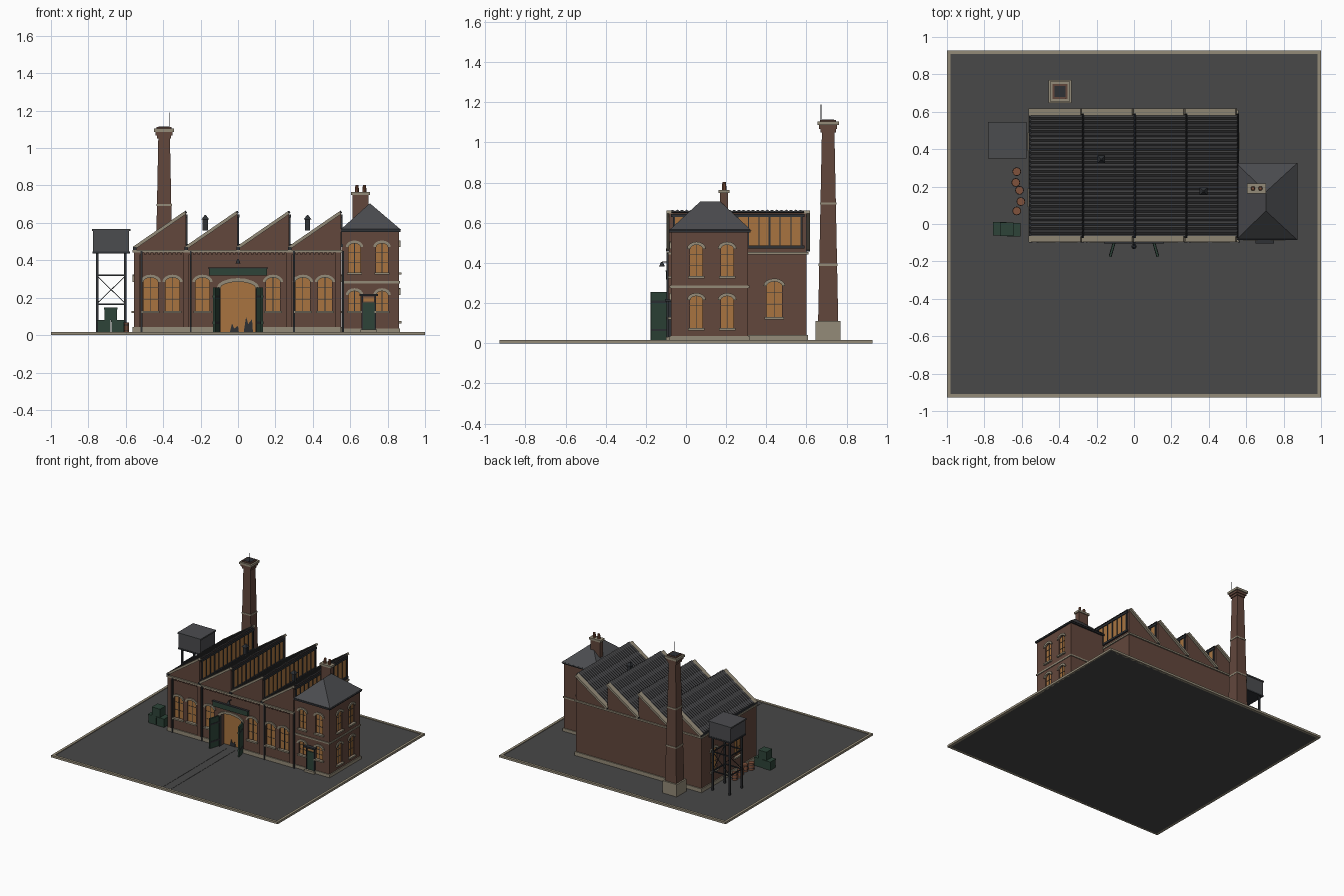
import bpy, bmesh, math
from mathutils import Matrix, Vector

cube = bpy.data.objects.get("Cube")
if cube:
    bpy.data.objects.remove(cube, do_unlink=True)


def material(name, r, g, b):
    lin = [(c / 255 / 12.92 if c < 11 else ((c / 255 + .055) / 1.055) ** 2.4) for c in (r, g, b)] + [1]
    m = bpy.data.materials.new(name)
    m.use_nodes = True
    m.diffuse_color = lin
    m.node_tree.nodes["Principled BSDF"].inputs["Base Color"].default_value = lin
    return m


GROUND = material("yard_tarmac", 72, 72, 72)
BRICK = material("brick", 98, 71, 60)
STONE = material("stone", 148, 139, 120)
AMBER = material("lit_glass", 168, 116, 64)
GREEN = material("green_paint", 45, 68, 56)
SLATE = material("slate", 75, 76, 79)
SHEET = material("corrugated_sheet", 62, 62, 64)
IRON = material("iron", 46, 49, 53)
CLAY = material("terracotta", 128, 82, 60)


# ---- helpers ----
def finish(bm, name, mat):
    bmesh.ops.recalc_face_normals(bm, faces=bm.faces)
    me = bpy.data.meshes.new(name)
    bm.to_mesh(me)
    bm.free()
    me.materials.append(mat)
    ob = bpy.data.objects.new(name, me)
    bpy.context.collection.objects.link(ob)
    return ob


def frame(origin, u, v):
    u, v = Vector(u).normalized(), Vector(v).normalized()
    return Matrix.Translation(origin) @ Matrix((u, v, u.cross(v))).transposed().to_4x4()


def add_prism(bm, pts, d0, d1, M):
    lo = [bm.verts.new(M @ Vector((u, v, d0))) for u, v in pts]
    hi = [bm.verts.new(M @ Vector((u, v, d1))) for u, v in pts]
    bm.faces.new(lo[::-1])
    bm.faces.new(hi)
    for i in range(len(pts)):
        j = (i + 1) % len(pts)
        bm.faces.new((lo[i], lo[j], hi[j], hi[i]))


def prism(name, mat, pts, d0, d1, M):
    bm = bmesh.new()
    add_prism(bm, pts, d0, d1, M)
    return finish(bm, name, mat)


def rect(u0, u1, v0, v1):
    return [(u0, v0), (u1, v0), (u1, v1), (u0, v1)]


def box(name, mat, x0, x1, y0, y1, z0, z1):
    return prism(name, mat, rect(x0, x1, y0, y1), z0, z1, Matrix())


def cone(name, mat, x, y, z0, z1, r0, r1, segs=4):
    # four-sided cones take half widths and stand square to the axes
    k, a = (math.sqrt(2), math.pi / 4) if segs == 4 else (1, 0)
    bm = bmesh.new()
    M = Matrix.Translation((x, y, (z0 + z1) / 2)) @ Matrix.Rotation(a, 4, 'Z')
    bmesh.ops.create_cone(bm, cap_ends=True, segments=segs, radius1=r0 * k, radius2=r1 * k,
                          depth=z1 - z0, matrix=M)
    return finish(bm, name, mat)


def bar(name, mat, a, b, w):
    a, b = Vector(a), Vector(b)
    d = b - a
    u = d.cross((0, 0, 1)) if abs(d.normalized().z) < .99 else Vector((1, 0, 0))
    v = d.cross(u)
    return prism(name, mat, rect(-w / 2, w / 2, -w / 2, w / 2), 0, d.length, frame(a, u, v))


def arc(u, w, spring, rise, n=8):
    return [(u + w / 2 * math.cos(t), spring + rise * math.sin(t))
            for t in [math.pi * i / n for i in range(n + 1)]]


def opening(part, cutter, M, u, w, z0, spring, rise, depth=.012, band=.016, sill=True):
    top = arc(u, w, spring, rise)
    shape = [(u - w / 2, z0), (u + w / 2, z0)] + top
    add_prism(cutter, shape, -depth, .02, M)
    prism(part + "_glass", AMBER, shape, -depth - .002, -depth + .003, M)
    outer = arc(u, w + 2 * band, spring, rise + band)
    prism(part + "_arch", STONE, top + outer[::-1], -.002, .008, M)
    if sill:
        prism(part + "_sill", STONE, rect(u - w / 2 - .01, u + w / 2 + .01, z0 - .012, z0), -.01, .014, M)
        prism(part + "_mullion", IRON, rect(u - .0015, u + .0015, z0, spring + rise), -depth, -depth + .006, M)
        for f in (.35, .7):
            z = z0 + f * (spring + rise - z0)
            prism(part + "_glazing_bar", IRON, rect(u - w / 2, u + w / 2, z - .001, z + .001),
                  -depth, -depth + .005, M)


def cut(target, cutter):
    c = finish(cutter, target.name + "_cutter", BRICK)
    c.hide_render = True
    c.hide_viewport = True
    mod = target.modifiers.new("openings", 'BOOLEAN')
    mod.operation, mod.object, mod.solver = 'DIFFERENCE', c, 'EXACT'


# ---- yard ----
G = .012
box("yard", GROUND, -.99, .99, -.92, .92, 0, G)
for s in (-1, 1):
    box("kerb_side", STONE, min(s, s * .98), max(s, s * .98), -.928, .928, 0, .017)
    box("kerb_end", STONE, -.98, .98, min(s * .928, s * .908), max(s * .928, s * .908), 0, .017)
    box("track_rail", GROUND, s * .035 - .004, s * .035 + .004, -.9, -.09, G, G + .002)

# ---- main hall with saw-tooth roof ----
X0, X1, Y0, Y1, LOW, PEAK = -.555, .55, -.085, .6, .46, .65
step = (X1 - X0) / 4
front = frame((0, Y0, 0), (1, 0, 0), (0, 0, 1))
hall_right = frame((X1, 0, 0), (0, 1, 0), (0, 0, 1))
hall_left = frame((X0, 0, 0), (0, -1, 0), (0, 0, 1))
outline = [(X0, G), (X1, G)]
for i in range(4, 0, -1):
    outline += [(X0 + step * i, PEAK), (X0 + step * (i - 1), LOW)]
hall = prism("hall_walls", BRICK, outline, -(Y1 - Y0), 0, front)
cutter = bmesh.new()
for u in (-.467, -.35, -.19, .187, .347, .465):
    opening("hall_window", cutter, front, u, .077, .13, .285, .022)
opening("hall_window", cutter, hall_right, .44, .077, .13, .285, .022)
for u in (-.44, -.14):
    opening("hall_window", cutter, hall_left, u, .077, .13, .285, .022)
opening("hall_doorway", cutter, front, 0, .19, G, .25, .035, .05, .02, False)
cut(hall, cutter)
box("hall_plinth_front_left", STONE, X0 - .008, -.1, Y0 - .008, Y0 + .01, G, .042)
box("hall_plinth_front_right", STONE, .1, X1, Y0 - .008, Y0 + .01, G, .042)
box("hall_plinth_back", STONE, X0 - .008, X1 + .008, Y1 - .01, Y1 + .008, G, .042)
box("hall_plinth_left", STONE, X0 - .008, X0 + .01, Y0, Y1, G, .042)
box("hall_plinth_right", STONE, X1 - .01, X1 + .008, .3, Y1, G, .042)
box("hall_cornice", STONE, X0 - .01, X1 + .008, Y0 - .012, Y1 + .01, .442, .455)
for i in range(46):
    x = X0 + .012 + i * .0238
    box("hall_dentil", BRICK, x - .006, x + .006, Y0 - .009, Y0, .43, .442)
for i in range(5):
    x = min(max(X0 + step * i, X0 + .014), X1 - .014)
    box("hall_pilaster", BRICK, x - .016, x + .016, Y0 - .01, Y0 + .01, .042, .442)
    if i != 2:
        bar("downpipe", IRON, (x + .026, Y0 - .008, G), (x + .026, Y0 - .008, .45), .01)
# the door bay keeps a clear opening
bpy.data.objects.remove(bpy.data.objects["hall_pilaster.002"], do_unlink=True)

# ---- corrugated slopes, copings and north lights ----
slope = Vector((step, 0, PEAK - LOW))
ribs = 28
wave = [(Y0 + .012 + (Y1 - Y0 - .024) * i / (ribs * 4), .009 + .004 * math.sin(i * math.pi / 2))
        for i in range(ribs * 4 + 1)]
for i in range(4):
    x, xp = X0 + step * i, X0 + step * (i + 1)
    M = frame((x, 0, LOW), (0, 1, 0), slope.cross((0, 1, 0)) * -1)
    if M.to_3x3().col[1].z < 0:
        M = frame((x, 0, LOW), (0, 1, 0), slope.cross((0, 1, 0)))
    sgn = 1 if M.to_3x3().col[2].x > 0 else -1
    L = slope.length
    prism("roof_sheet", SHEET, [(wave[0][0], 0)] + wave + [(wave[-1][0], 0)], sgn * .006, sgn * (L + .008), M)
    for a, b in ((Y0 - .012, Y0 + .02), (Y1 - .02, Y1 + .018)):
        prism("gable_coping", STONE, rect(a, b, -.003, .014), 0, sgn * L, M)
    box("valley_gutter", IRON, x - .006, x + .012, Y0 - .014, Y1 + .014, LOW - .004, LOW + .012)
    light = frame((xp, 0, 0), (0, 1, 0), (0, 0, 1))
    a, b = Y0 + .025, Y1 - .025
    prism("north_light_glass", AMBER, rect(a, b, .485, .63), 0, .003, light)
    prism("north_light_head", IRON, rect(a - .015, b + .015, .628, .645), 0, .01, light)
    prism("north_light_cill", IRON, rect(a - .015, b + .015, .472, .487), 0, .012, light)
    for k in range(13):
        y = a + (b - a) * k / 12
        w = .005 if k % 3 == 0 else .0025
        prism("north_light_mullion", IRON, rect(y - w, y + w, .485, .63), 0, .008, light)
for x, y in ((-.175, .345), (.372, .175)):
    cone("roof_vent_body", IRON, x, y, .56, .62, .014, .014)
    cone("roof_vent_cap", IRON, x, y, .618, .642, .021, .003)

# ---- doors, sign board, lamp and machines in the doorway ----
for s in (-1, 1):
    a, b = Vector((s * .103, Y0 - .004, 0)), Vector((s * .128, Y0 - .09, 0))
    M = frame(a, b - a, (0, 0, 1))
    prism("door_leaf", GREEN, rect(0, .09, .016, .255), -.006, .006, M)
    for z in (.06, .2):
        prism("door_rail", IRON, rect(.002, .088, z, z + .012), -.008, .008, M)
    prism("door_jamb", IRON, rect(s * .102 - .008, s * .102 + .008, G, .25), -.01, .012, front)
prism("sign_board", GREEN, rect(-.155, .155, .318, .357), 0, .014, front)
prism("sign_trim", IRON, rect(-.16, .16, .357, .362), 0, .018, front)
bar("lamp_arm", IRON, (0, Y0, .405), (0, -.12, .405), .006)
cone("lamp_shade", IRON, 0, -.12, .383, .405, .014, .005, 10)
for x, h in ((-.02, .05), (.055, .085)):
    prism("machine_shape", IRON, [(x - .025, G), (x + .025, G), (x + .02, h), (x, h * .7), (x - .012, h + .012)],
          -.048, -.043, front)

# ---- office block ----
A0, A1, B0, B1 = .553, .86, -.075, .31
office = box("office_walls", BRICK, A0, A1, B0, B1, G, .56)
cutter = bmesh.new()
o_front = frame((0, B0, 0), (1, 0, 0), (0, 0, 1))
o_right = frame((A1, 0, 0), (0, 1, 0), (0, 0, 1))
for M, us, low in ((o_front, (.623, .77), .13), (o_right, (.052, .205), .075)):
    for u in us:
        opening("office_window", cutter, M, u, .062, low, .215, .02)
        opening("office_window", cutter, M, u, .062, .335, .47, .02)
cut(office, cutter)
box("office_plinth", STONE, A0, A1 + .007, B0 - .007, B1 + .007, G, .036)
box("office_string_course", STONE, A0, A1 + .006, B0 - .006, B1 + .006, .276, .288)
box("office_eaves", IRON, A0 - .004, A1 + .01, B0 - .01, B1 + .012, .552, .566)
prism("office_door", GREEN, rect(.669, .729, .03, .175), 0, .008, o_front)
prism("office_door_light", AMBER, rect(.672, .726, .18, .2), 0, .007, o_front)
prism("office_door_step", STONE, rect(.655, .743, G, .03), 0, .025, o_front)
prism("office_door_canopy", IRON, rect(.649, .749, .208, .22), 0, .03, o_front)
for u in (.664, .734):
    prism("office_door_post", IRON, rect(u - .004, u + .004, G, .208), 0, .012, o_front)

# hipped slate roof
bm = bmesh.new()
base = [bm.verts.new((x, y, .562)) for x, y in rect(.546, .873, -.085, .326)]
r0, r1 = (bm.verts.new((.705, y, .705)) for y in (.07, .172))
bm.faces.new(base[::-1])
for f in ((base[0], base[1], r0), (base[1], base[2], r1, r0), (base[2], base[3], r1), (base[3], base[0], r0, r1)):
    bm.faces.new(f)
finish(bm, "office_roof", SLATE)
box("office_chimney", BRICK, .613, .698, .17, .21, .58, .75)
box("office_chimney_cap", STONE, .605, .706, .163, .217, .748, .764)
for x in (.636, .676):
    cone("chimney_pot", CLAY, x, .19, .762, .802, .012, .009, 10)

# ---- tall stack ----
SX, SY = -.395, .708
cone("stack_base", STONE, SX, SY, G, .11, .062, .062)
cone("stack_shaft", BRICK, SX, SY, .11, 1.06, .05, .031)
for z, r in ((.385, .047), (.69, .041)):
    cone("stack_band", STONE, SX, SY, z, z + .012, r, r)
for z, r, m in ((1.05, .038, BRICK), (1.068, .045, BRICK), (1.086, .053, STONE)):
    cone("stack_cap", m, SX, SY, z, z + .018, r, r)
cone("stack_rim", BRICK, SX, SY, 1.104, 1.112, .04, .04)
cone("stack_flue", IRON, SX, SY, 1.11, 1.114, .03, .03)
bar("lightning_rod", IRON, (SX + .028, SY - .036, 1.08), (SX + .028, SY - .036, 1.19), .004)

# ---- water tank on its trestle ----
TX, TY, H = -.678, .448, .075
box("water_tank", SLATE, TX - .096, TX + .096, TY - .093, TY + .093, .445, .56)
box("tank_lid", SLATE, TX - .102, TX + .102, TY - .098, TY + .098, .556, .567)
box("tank_deck", IRON, TX - .1, TX + .1, TY - .096, TY + .096, .435, .446)
corners = [(TX - H, TY - H), (TX + H, TY - H), (TX + H, TY + H), (TX - H, TY + H)]
for i, c in enumerate(corners):
    n = corners[(i + 1) % 4]
    bar("tank_leg", IRON, (*c, G), (*c, .44), .013)
    for z in (.165, .32):
        bar("tank_brace", IRON, (*c, z), (*n, z), .008)
    bar("tank_diagonal", IRON, (*c, .315), (*n, .17), .004)

# ---- barrels and crates ----
for x, y in ((-.627, .28), (-.632, .222), (-.612, .18), (-.605, .12), (-.627, .07)):
    cone("barrel", CLAY, x, y, G, .068, .022, .022, 12)
    for z in (.024, .052):
        cone("barrel_hoop", IRON, x, y, z, z + .004, .0235, .0235, 12)
for x, y, z in ((-.717, -.025, G), (-.643, -.03, G), (-.681, -.027, .08)):
    box("crate", GREEN, x - .034, x + .034, y - .034, y + .034, z, z + .066)
    box("crate_lid", GREEN, x - .036, x + .036, y - .036, y + .036, z + .058, z + .068)
